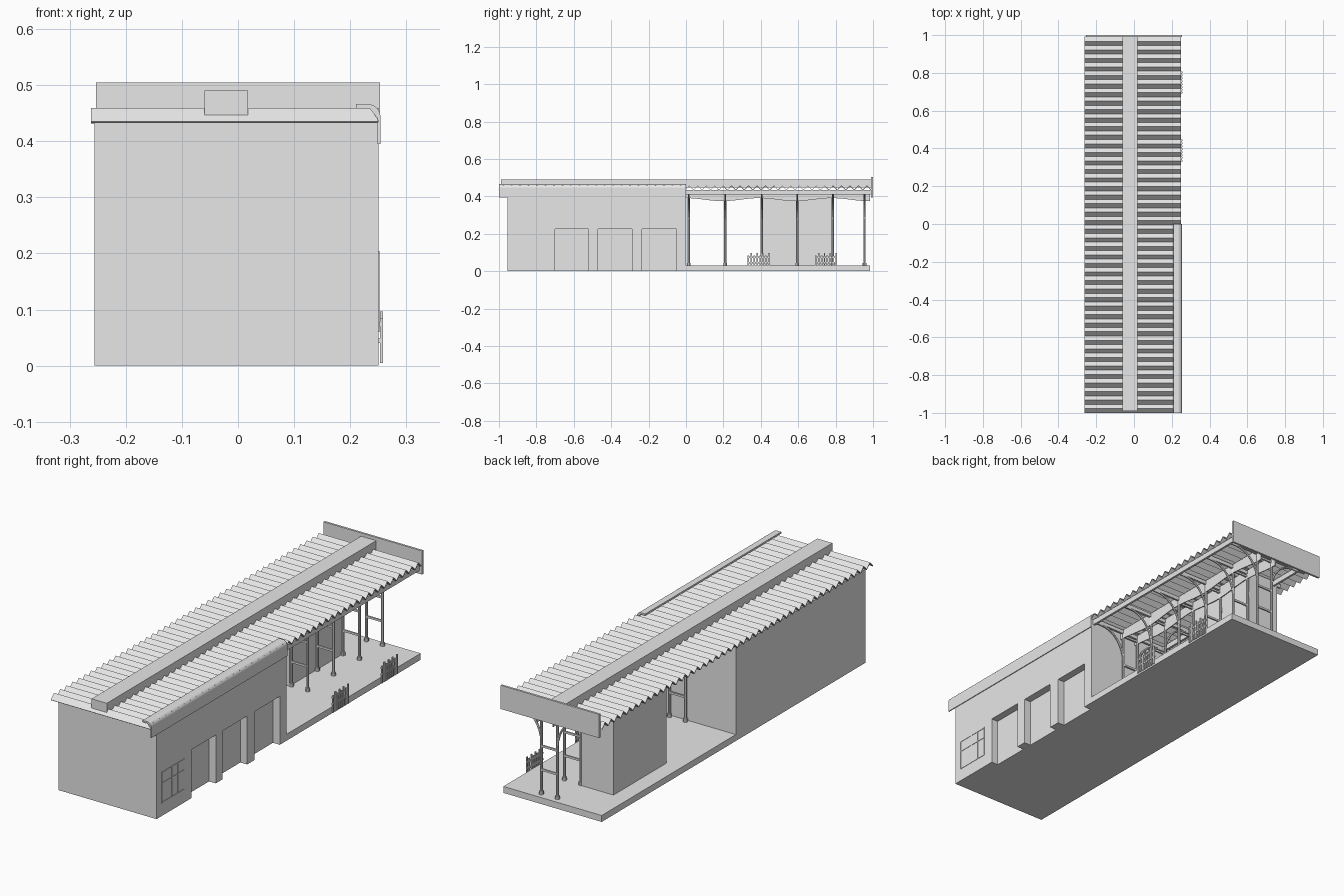
import bpy
import bmesh
import math
from mathutils import Vector

if "Cube" in bpy.data.objects:
    bpy.data.objects.remove(bpy.data.objects["Cube"])

grey = bpy.data.materials.new("plain grey")
grey.use_nodes = True
grey.diffuse_color = (0.8, 0.8, 0.8, 1)
grey.node_tree.nodes["Principled BSDF"].inputs["Base Color"].default_value = (0.8, 0.8, 0.8, 1)


def finish(name, bm):
    bmesh.ops.recalc_face_normals(bm, faces=bm.faces)
    mesh = bpy.data.meshes.new(name)
    bm.to_mesh(mesh)
    bm.free()
    mesh.materials.append(grey)
    obj = bpy.data.objects.new(name, mesh)
    bpy.context.collection.objects.link(obj)
    return obj


def add_box(bm, x, y, z):
    verts = bmesh.ops.create_cube(bm, size=1)["verts"]
    for v in verts:
        v.co = [(a + b) / 2 + c * (b - a) for (a, b), c in zip((x, y, z), v.co)]


def box(name, x, y, z):
    bm = bmesh.new()
    add_box(bm, x, y, z)
    return finish(name, bm)


def prism(name, points, offset):
    """Extrude a closed outline of 3D points along an offset."""
    bm = bmesh.new()
    face = bm.faces.new([bm.verts.new(p) for p in points])
    new = bmesh.ops.extrude_face_region(bm, geom=[face])["geom"]
    moved = [g for g in new if isinstance(g, bmesh.types.BMVert)]
    bmesh.ops.translate(bm, verts=moved, vec=offset)
    return finish(name, bm)


def tube(bm, path, radius, sides=6):
    """Sweep a ring along a path lying in the xz plane."""
    rings = []
    for i, p in enumerate(path):
        d = (path[min(i + 1, len(path) - 1)] - path[max(i - 1, 0)]).normalized()
        u = Vector((0, 1, 0))
        w = d.cross(u)
        angles = [math.tau * k / sides for k in range(sides)]
        rings.append([bm.verts.new(p + radius * (math.cos(a) * u + math.sin(a) * w)) for a in angles])
    for a, b in zip(rings, rings[1:]):
        for k in range(sides):
            n = (k + 1) % sides
            bm.faces.new((a[k], a[n], b[n], b[k]))
    bm.faces.new(rings[0])
    bm.faces.new(rings[-1])


# Enclosed building with three recessed doorways
LEFT, RIGHT, FRONT = -0.256, 0.25, -0.955
box("building_body", (LEFT, 0.215), (FRONT, 0), (0, 0.435))
outline = [(FRONT, 0)]
for start, end in ((-0.70, -0.52), (-0.47, -0.29), (-0.235, -0.05)):
    outline += [(start, 0), (start, 0.225), (end, 0.225), (end, 0)]
outline += [(0, 0), (0, 0.435), (FRONT, 0.435)]
prism("doorway_wall", [(0.215, y, z) for y, z in outline], (RIGHT - 0.215, 0, 0))

# Small shallow window by the front corner
bm = bmesh.new()
for y in (-0.92, -0.845, -0.80, -0.755):
    add_box(bm, (0.249, 0.252), (y, y + 0.004), (0.06, 0.2))
for z in (0.06, 0.15, 0.2):
    add_box(bm, (0.249, 0.252), (-0.92, -0.751), (z, z + 0.004))
finish("window_frame", bm)

# Open platform and the hut standing on it
box("platform", (LEFT, RIGHT), (0, 0.985), (0, 0.03))
box("hut", (-0.18, -0.015), (0.40, 0.79), (0.03, 0.435))

# Corrugated roof sheet
bm = bmesh.new()
FOLDS = 88
previous = None
for i in range(FOLDS + 1):
    y = -1 + 1.99 * i / FOLDS
    z = 0.457 if i % 2 else 0.434
    row = [bm.verts.new((x, y, z)) for x in (-0.262, 0.25)]
    if previous:
        bm.faces.new((previous[0], previous[1], row[1], row[0]))
    previous = row
roof = finish("corrugated_roof", bm)
solid = roof.modifiers.new("thickness", "SOLIDIFY")
solid.thickness = 0.004
solid.offset = 0

# Roof trim
box("ridge_vent", (-0.06, 0.018), (-0.99, 0.995), (0.447, 0.49))
box("end_board", (-0.253, 0.253), (0.99, 1.0), (0.395, 0.505))
hood = [(0.21, 0.458), (0.21, 0.466)]
for i in range(6):
    a = math.pi / 2 * (1 - i / 5)
    hood.append((0.232 + 0.022 * math.cos(a), 0.444 + 0.022 * math.sin(a)))
hood += [(0.254, 0.395), (0.249, 0.395), (0.249, 0.44), (0.235, 0.458)]
prism("side_fascia", [(x, -1, z) for x, z in hood], (0, 1, 0))

# Paired posts with feet, cross bars and curved brackets
ROWS = (-0.008, 0.075)
BAYS = (0.015, 0.21, 0.405, 0.595, 0.785, 0.955)
posts, bars, braces = bmesh.new(), bmesh.new(), bmesh.new()
for y in BAYS:
    for x, side in zip(ROWS, (-1, 1)):
        tube(posts, [Vector((x, y, 0.03)), Vector((x, y, 0.435))], 0.006, 8)
        tube(posts, [Vector((x, y, 0.03)), Vector((x, y, 0.045))], 0.010, 8)
        arc = []
        for i in range(9):
            a = math.pi / 2 * i / 8
            arc.append(Vector((x + side * 0.125 * (1 - math.cos(a)), y, 0.27 + 0.145 * math.sin(a))))
        arc.append(Vector((x + side * 0.16, y, 0.415)))
        tube(braces, arc, 0.005)
    for z in (0.14, 0.25, 0.40):
        add_box(bars, ROWS, (y - 0.004, y + 0.004), (z, z + 0.009))
    add_box(bars, (-0.2, 0.24), (y - 0.005, y + 0.005), (0.415, 0.432))
finish("posts", posts)
finish("cross_bars", bars)
braces_obj = finish("curved_brackets", braces)

# Lengthwise beams and gently scalloped valances
bm = bmesh.new()
for x in (-0.16, 0.235):
    add_box(bm, (x - 0.005, x + 0.005), (0, 0.99), (0.41, 0.435))
finish("roof_beams", bm)
STEPS = 40
for x in ROWS:
    edge = [(x, 0, 0.435)]
    for i in range(STEPS + 1):
        y = 0.985 * i / STEPS
        edge.append((x, y, 0.383 + 0.008 * math.cos(math.tau * y / 0.39)))
    edge.append((x, 0.985, 0.435))
    prism("valance", edge, (0.004, 0, 0))

# Low picket fences along the platform edge
bm = bmesh.new()
for start in (0.33, 0.69):
    for i in range(8):
        y = start + 0.0155 * i
        top = 0.085 + 0.012 * (i % 2)
        add_box(bm, (0.253, 0.258), (y, y + 0.008), (0.005, top))
    for z in (0.04, 0.07):
        add_box(bm, (0.25, 0.255), (start, start + 0.118), (z, z + 0.008))
finish("picket_fences", bm)

# Smooth the round parts
bpy.ops.object.select_all(action="DESELECT")
for name in ("posts", "curved_brackets"):
    bpy.data.objects[name].select_set(True)
bpy.context.view_layer.objects.active = braces_obj
bpy.ops.object.shade_smooth_by_angle()
